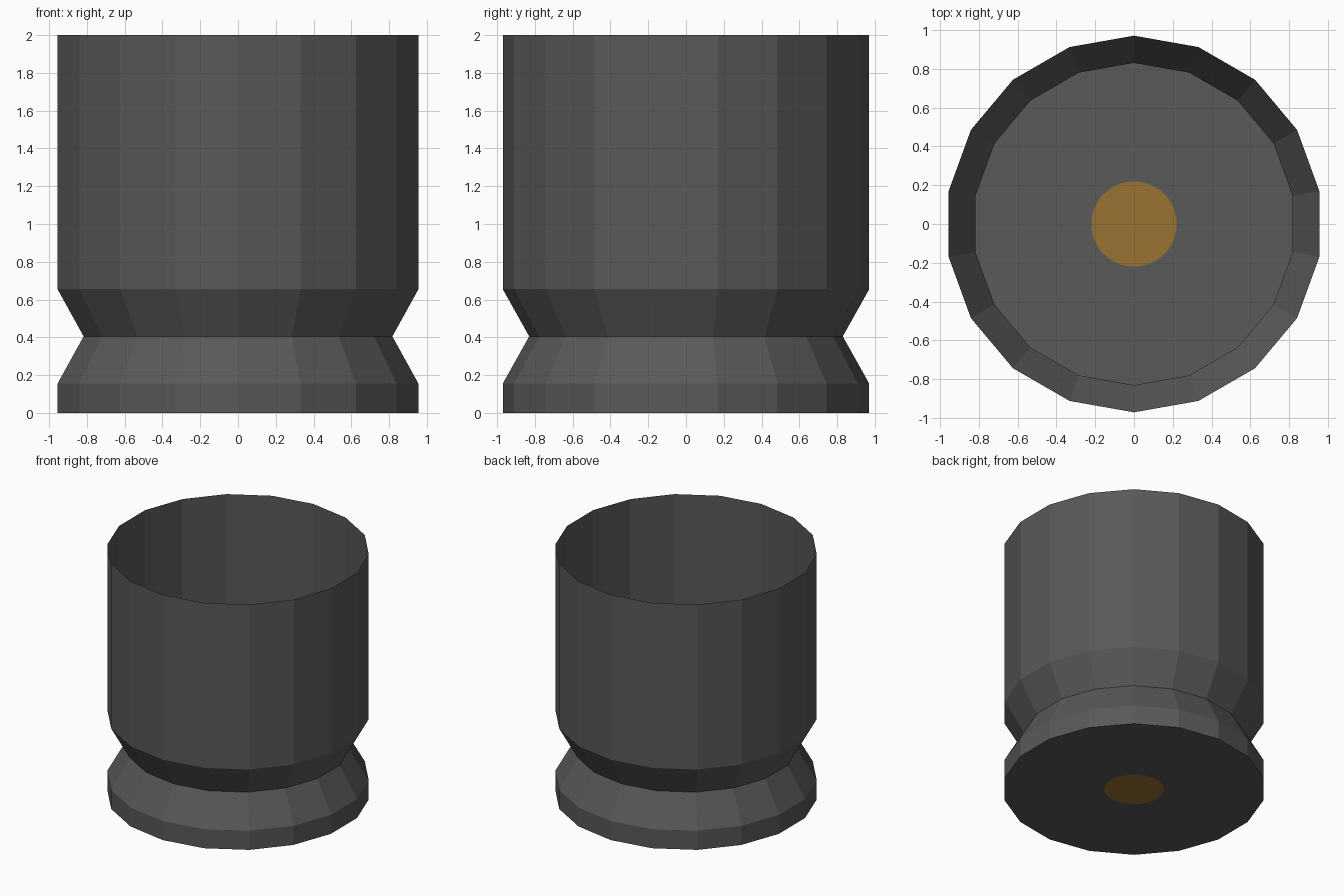
import bpy, bmesh, math

if "Cube" in bpy.data.objects:
    bpy.data.objects.remove(bpy.data.objects["Cube"])

SIDES = 18
# outline of the thin-walled shell: (radius, height)
PROFILE = [(0.97, 0.0), (0.97, 0.155), (0.83, 0.405), (0.97, 0.655), (0.97, 2.0)]
CAP_RADIUS = 0.22


def material(name, rgb):
    m = bpy.data.materials.new(name)
    m.diffuse_color = (*rgb, 1.0)
    m.use_nodes = True
    m.node_tree.nodes["Principled BSDF"].inputs["Base Color"].default_value = m.diffuse_color
    return m


def ring(bm, radius, z, n):
    return [bm.verts.new((radius * math.cos(math.pi / 2 + math.tau * i / n),
                          radius * math.sin(math.pi / 2 + math.tau * i / n), z))
            for i in range(n)]


bm = bmesh.new()

# grooved wall, open at the top
rings = [ring(bm, r, z, SIDES) for r, z in PROFILE]
for low, high in zip(rings, rings[1:]):
    for i in range(SIDES):
        j = (i + 1) % SIDES
        bm.faces.new((low[i], low[j], high[j], high[i]))

# floor around the round centre cap
n = SIDES * 2
cap = ring(bm, CAP_RADIUS, 0.0, n)
for i in range(SIDES):
    bm.faces.new((rings[0][(i + 1) % SIDES], rings[0][i],
                  cap[2 * i], cap[2 * i + 1], cap[(2 * i + 2) % n]))

# brass centre cap, cut into the floor
bm.faces.new(cap[::-1]).material_index = 1

mesh = bpy.data.meshes.new("casing")
bm.to_mesh(mesh)
bm.free()
mesh.materials.append(material("dark grey", (0.1, 0.1, 0.1)))
mesh.materials.append(material("brass", (0.32, 0.168, 0.032)))
bpy.context.collection.objects.link(bpy.data.objects.new("casing", mesh))
